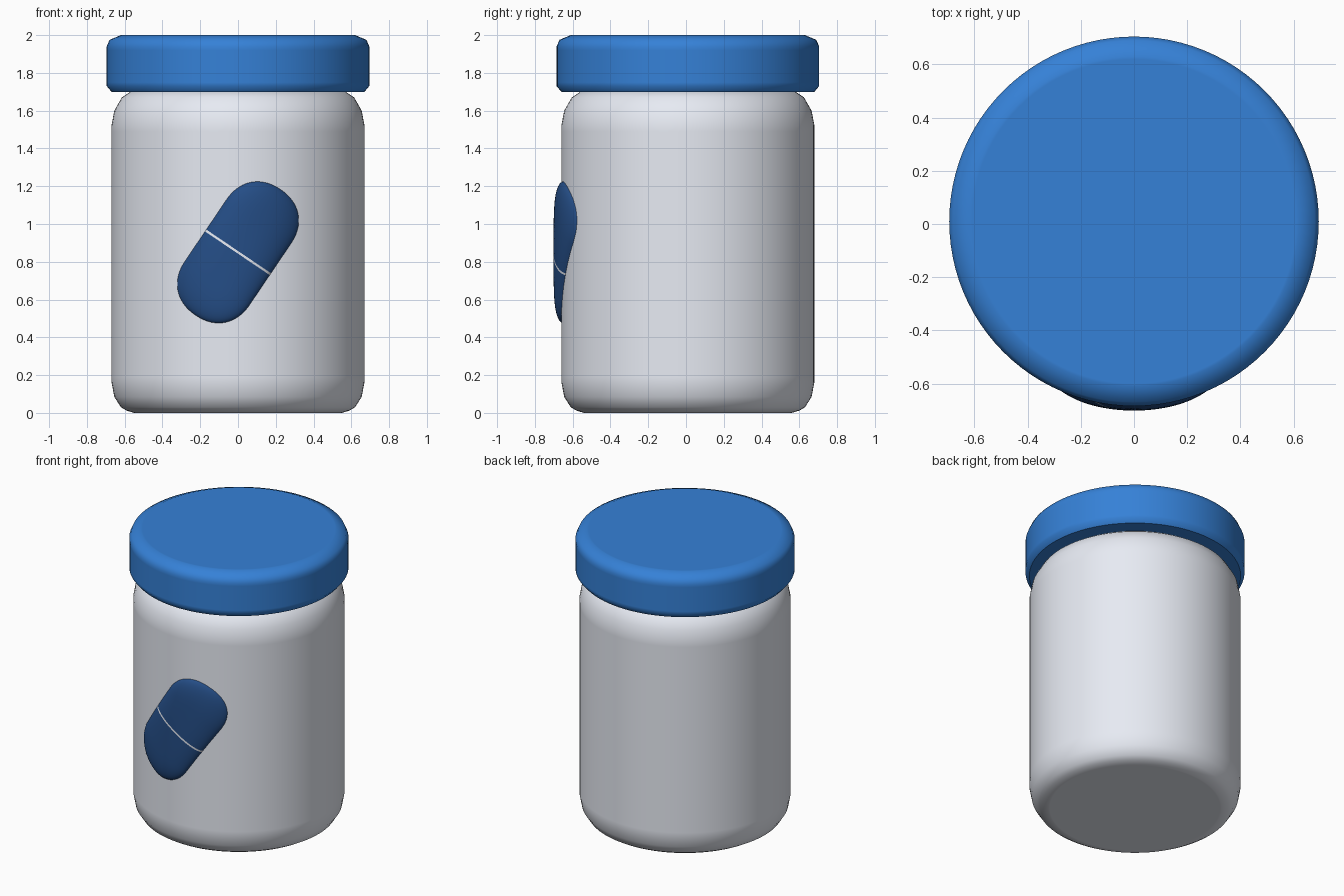
import bpy, bmesh, math
from mathutils import Vector

if "Cube" in bpy.data.objects:
    bpy.data.objects.remove(bpy.data.objects["Cube"])

CY = 0.01          # jar axis sits slightly back so the raised pill stays in bounds
BODY_R = 0.67


def material(name, rgb):
    m = bpy.data.materials.new(name)
    m.diffuse_color = (*rgb, 1)
    m.use_nodes = True
    m.node_tree.nodes["Principled BSDF"].inputs["Base Color"].default_value = m.diffuse_color
    return m


def finish(name, bm, mat, angle):
    bmesh.ops.recalc_face_normals(bm, faces=bm.faces)
    me = bpy.data.meshes.new(name)
    bm.to_mesh(me)
    bm.free()
    ob = bpy.data.objects.new(name, me)
    bpy.context.collection.objects.link(ob)
    me.materials.append(mat)
    bpy.ops.object.select_all(action='DESELECT')
    ob.select_set(True)
    bpy.context.view_layer.objects.active = ob
    bpy.ops.object.shade_smooth_by_angle(angle=math.radians(angle))
    return ob


def lathe(name, profile, mat, n=96):
    bm = bmesh.new()
    rings = [[bm.verts.new((r * math.cos(2 * math.pi * i / n),
                            CY + r * math.sin(2 * math.pi * i / n), z))
              for i in range(n)] for r, z in profile]
    for a, b in zip(rings, rings[1:]):
        for i in range(n):
            j = (i + 1) % n
            bm.faces.new((a[i], a[j], b[j], b[i]))
    bm.faces.new(rings[0])
    bm.faces.new(rings[-1])
    return finish(name, bm, mat, 50)


# Pill relief: a stadium outline with a domed height, wrapped round the body
HALF, R, THICK, P = 0.195, 0.207, 0.045, 2.2
TILT = math.radians(56)


def pill_point(u, s, lift=0.0):
    """u runs along the pill, s = -1..1 across it."""
    e = min(max(abs(u) - HALF, 0) / R, 1)
    w = (1 - e ** P) ** (1 / P)
    v = w * s
    d = min((e ** P + abs(v) ** P) ** (1 / P), 1)
    h = THICK * math.sqrt(max(1 - d ** 3, 0)) + lift
    x = u * math.cos(TILT) + v * R * math.sin(TILT)
    z = 0.85 + u * math.sin(TILT) - v * R * math.cos(TILT)
    a = math.asin(x / BODY_R)
    rad = BODY_R - 0.003 + h
    return Vector((x, CY - rad * math.cos(a), z))


def pill_strip(name, stations, mat, lift=0.0, n=32):
    bm = bmesh.new()
    rows = [[bm.verts.new(pill_point(u, math.sin(math.pi * (k / n - 0.5)), lift))
             for k in range(n + 1)] for u in stations]
    for a, b in zip(rows, rows[1:]):
        for k in range(n):
            bm.faces.new((a[k], a[k + 1], b[k + 1], b[k]))
    bmesh.ops.remove_doubles(bm, verts=bm.verts, dist=1e-5)
    ob = finish(name, bm, mat, 60)
    # Open sheet: make it face outwards
    if sum(p.normal.y * p.area for p in ob.data.polygons) > 0:
        ob.data.flip_normals()
    return ob


white = material("jar_white", (0.8, 0.83, 0.9))
blue = material("lid_blue", (0.036, 0.22, 0.68))
navy = material("pill_navy", (0.018, 0.075, 0.24))

# Jar body with rounded foot and shoulder
lathe("jar_body", [(0.54, 0), (0.55, 0), (0.59, 0.012), (0.62, 0.03), (0.655, 0.085),
                   (BODY_R, 0.165), (BODY_R, 0.19), (BODY_R, 1.49), (BODY_R, 1.52),
                   (0.655, 1.60), (0.615, 1.67), (0.57, 1.70), (0.55, 1.705)], white)

# Screw lid
lathe("lid", [(0.50, 1.70), (0.67, 1.70), (0.695, 1.73), (0.695, 1.75), (0.695, 1.92),
              (0.695, 1.94), (0.68, 1.975), (0.62, 2.0), (0.61, 2.0)], blue)

# Two pill halves and the pale line between them
GAP = 0.006
half = [GAP + (HALF - GAP) * i / 8 for i in range(8)]
half += [HALF + R * math.sin(math.pi / 2 * i / 16) for i in range(17)]
pill_strip("pill_upper_half", half, navy)
pill_strip("pill_lower_half", [-u for u in half], navy)
pill_strip("pill_divider", [-GAP, GAP], white)
